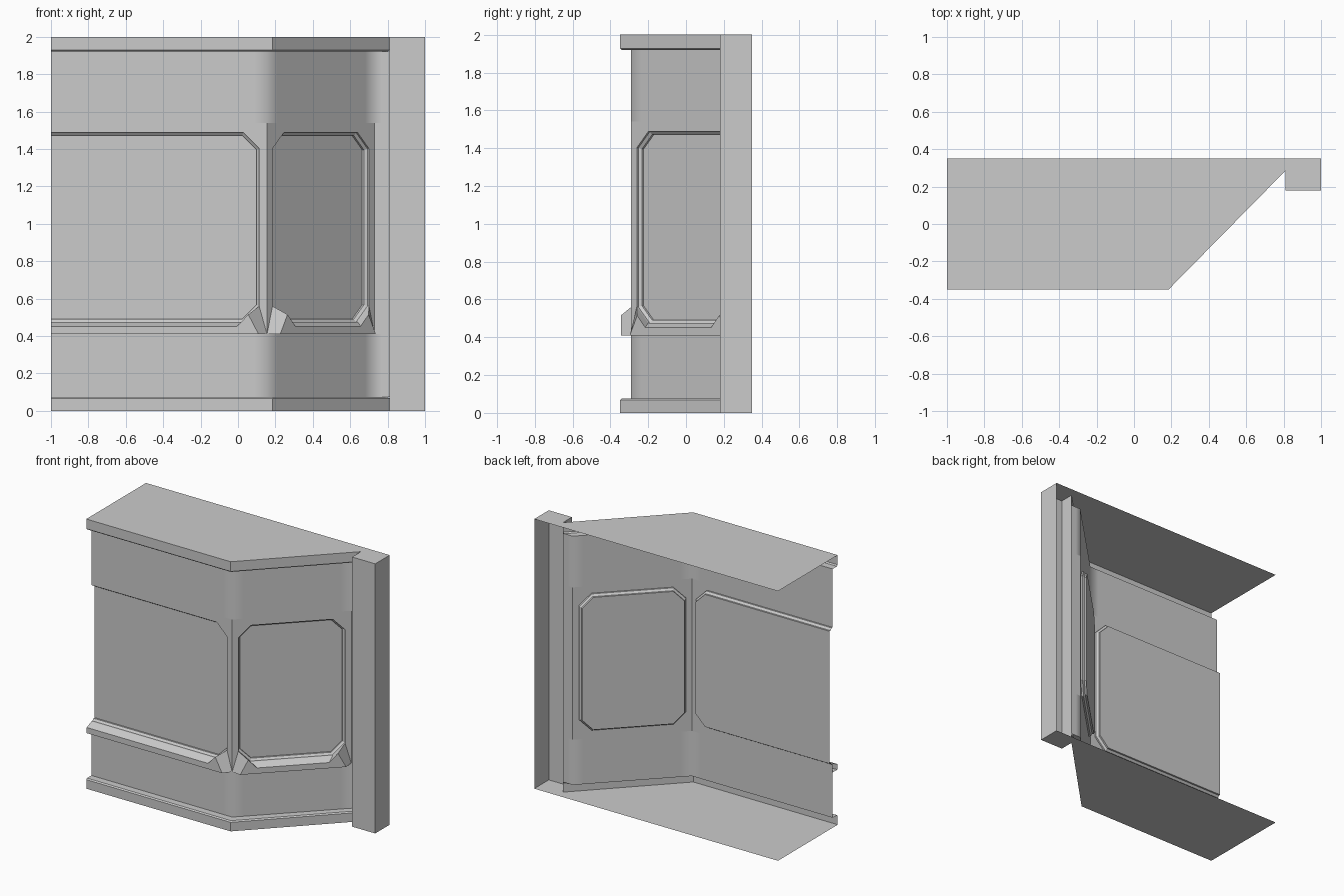
import bpy, bmesh
from mathutils import Vector

if "Cube" in bpy.data.objects:
    bpy.data.objects.remove(bpy.data.objects["Cube"])

Y0 = -0.29                     # main wall plane
OUTER = [(-1, -.35), (.185, -.35), (.81, .285)]
INNER = [(-1, Y0), (.155, Y0), (.73, .285)]


def make(name, faces, smooth=False, clip=False):
    """Build one mesh object from faces given as lists of points."""
    bm = bmesh.new()
    for f in faces:
        bm.faces.new([bm.verts.new(p) for p in f])
    bmesh.ops.remove_doubles(bm, verts=bm.verts, dist=1e-5)
    if clip:                   # keep only the half right of x = -1
        bmesh.ops.bisect_plane(bm, geom=bm.verts[:] + bm.edges[:] + bm.faces[:],
                               plane_co=(-1, 0, 0), plane_no=(-1, 0, 0), clear_outer=True)
    for f in bm.faces:
        f.smooth = smooth
    me = bpy.data.meshes.new(name)
    bm.to_mesh(me)
    bm.free()
    ob = bpy.data.objects.new(name, me)
    bpy.context.collection.objects.link(ob)
    return ob


def strip(path, z0, z1):
    return [[(*a, z0), (*b, z0), (*b, z1), (*a, z1)] for a, b in zip(path, path[1:])]


def bay(name, a, b, clip):
    """Recessed panel and sill on the wall running from a to b."""
    a, b = Vector(a), Vector(b)
    w = (b - a).length
    t = (b - a) / w
    n = Vector((t.y, -t.x))

    def P(u, z, d):
        return (*(a + t * u + n * d), z)

    def octagon(m, d):
        c = .085 - m * .586
        l, r, lo, hi = .042 + m, w - .042 - m, .475 + m, 1.487 - m
        return [P(u, z, d) for u, z in ((l, lo + c), (l + c, lo), (r - c, lo), (r, lo + c),
                                        (r, hi - c), (r - c, hi), (l + c, hi), (l, hi - c))]

    # flat surround
    corners = [P(0, .41, 0), P(w, .41, 0), P(w, 1.54, 0), P(0, 1.54, 0)]
    rings = [octagon(0, 0), octagon(0, -.012), octagon(.015, -.024), octagon(.015, -.037)]
    faces = []
    for i in range(8):
        j = (i + 1) % 8
        ca, cb = corners[i // 2], corners[j // 2]
        f = [ca, cb] if ca != cb else [ca]
        faces.append(f + [rings[0][j], rings[0][i]])
        # stepped recess
        for r, s in zip(rings, rings[1:]):
            faces.append([r[i], r[j], s[j], s[i]])
    faces.append(rings[-1])
    make(name + "_panel", faces, clip=clip)

    # sloped sill with flared ends
    def sym(pts):
        return pts + [(w - u, z) for u, z in reversed(pts)]
    F = [P(u, z, .055) for u, z in sym([(.045, .41), (.1, .515), (.16, .452)])]
    B = [P(u, z, 0) for u, z in sym([(0, .41), (.042, .56), (.127, .475)])]
    faces = [[F[0], F[2], F[1]], [F[0], F[5], F[3], F[2]], [F[5], F[4], F[3]]]
    for i in range(6):
        j = (i + 1) % 6
        faces.append([F[i], F[j], B[j], B[i]])
    make(name + "_sill", faces, clip=clip)


bay("front", (-2.155, Y0), INNER[1], True)
bay("angled", INNER[1], INNER[2], False)

# plain wall bands, softly shaded across the bends
BAND = [(-1, Y0), (.085, Y0), (.155, Y0), (.21, Y0 + .055),
        (.68, .235), (.73, .285), (.77, .285), (.81, .285)]
make("lower_wall", strip(BAND, .075, .41), smooth=True)
make("upper_wall", strip(BAND, 1.54, 1.92), smooth=True)
make("rear_wall_strip", strip([(.73, .285), (.81, .285)], .41, 1.54))

# base and top trims
LIP = [tuple(Vector(o).lerp(Vector(i), .15)) for o, i in zip(OUTER, INNER)]
for name, h, top in (("base_trim", .075, False), ("top_trim", .08, True)):
    rows = [(OUTER, 0), (OUTER, h - .008), (LIP, h), (INNER, h)]
    faces = []
    for (p, za), (q, zb) in zip(rows, rows[1:]):
        for i in range(2):
            faces.append([(*p[i], za), (*p[i + 1], za), (*q[i + 1], zb), (*q[i], zb)])
    if top:
        faces = [[(x, y, 2 - z) for x, y, z in reversed(f)] for f in faces]
    make(name, faces)

# end caps
PLAN = OUTER + [(.81, .35), (-1, .35)]
POST = [(.81, .18), (1, .18), (1, .35), (.81, .35)]
for name, z in (("floor_cap", 0), ("roof_cap", 2)):
    faces = [[(*p, z) for p in (poly if z else poly[::-1])] for poly in (PLAN, POST)]
    make(name, faces)

# open-backed end post
make("end_post", strip([(.81, .285), (.81, .18), (1, .18), (1, .35)], 0, 2))
